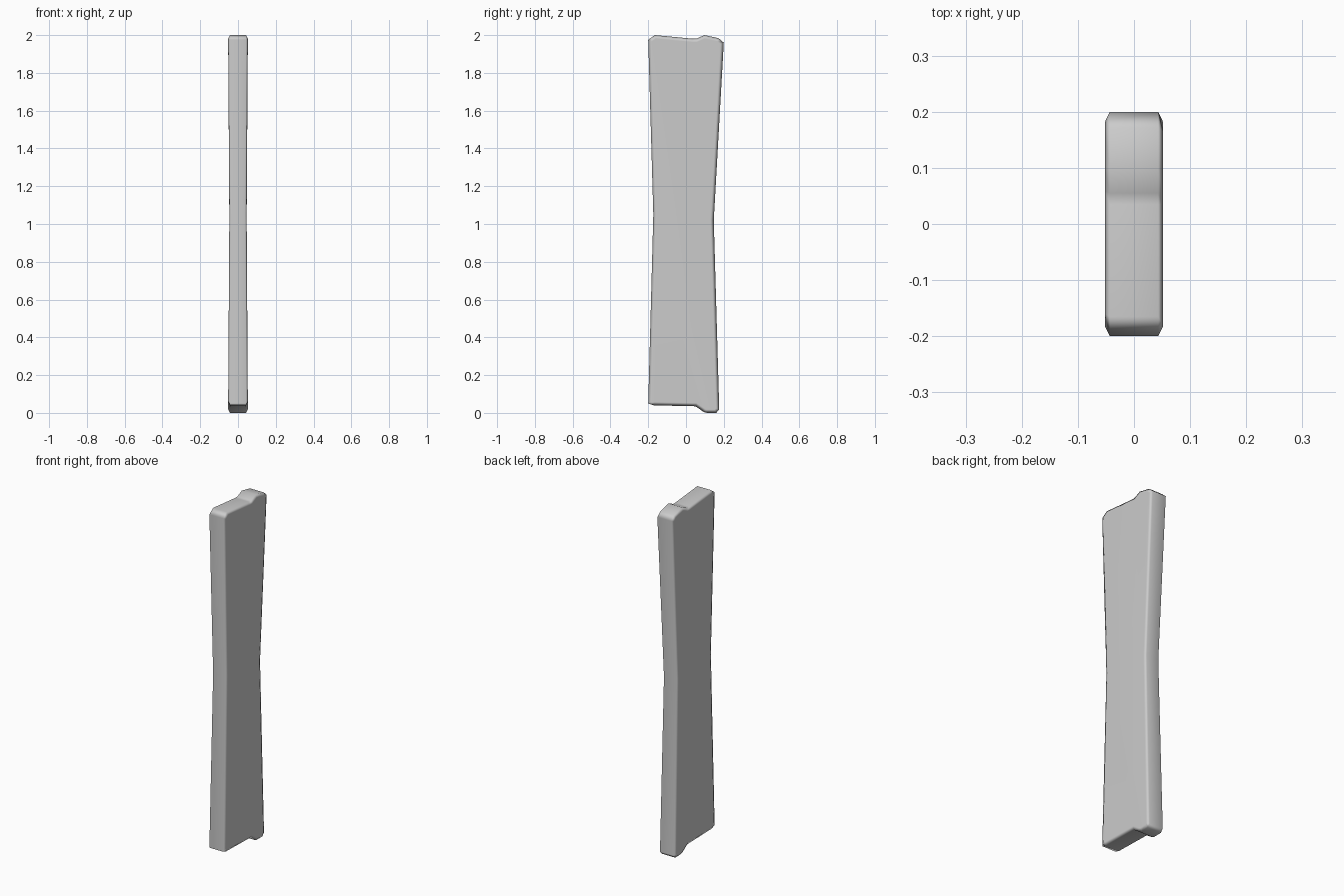
import bpy, bmesh
from math import radians

cube = bpy.data.objects.get("Cube")
if cube:
    bpy.data.objects.remove(cube, do_unlink=True)

grey = bpy.data.materials.new("plain grey")
grey.use_nodes = True
colour = (0.6, 0.6, 0.6, 1)
grey.diffuse_color = colour
grey.node_tree.nodes["Principled BSDF"].inputs["Base Color"].default_value = colour

# Side outline (y, z): bottom step, back waist, notched top, front waist
outline = [(-0.2, 0.05), (-0.17, 0.04), (0.05, 0.035), (0.095, 0.004), (0.11, 0),
           (0.16, 0), (0.176, 0.018), (0.147, 1.02), (0.2, 1.96), (0.172, 1.984),
           (0.097, 2), (0.055, 1.981), (0.035, 1.981), (-0.165, 2), (-0.2, 1.975),
           (-0.173, 1.05)]
HALF, BEVEL_IN, BEVEL_OUT = 0.043, 0.018, 0.009

# Extrude the outline across the thickness
bm = bmesh.new()
left, right = [[bm.verts.new((x, y, z)) for y, z in outline] for x in (HALF, -HALF)]
caps = [bm.faces.new(left), bm.faces.new(right[::-1])]
n = len(outline)
for i in range(n):
    j = (i + 1) % n
    bm.faces.new((left[j], left[i], right[i], right[j]))
bmesh.ops.recalc_face_normals(bm, faces=bm.faces[:])

# Chamfered rim, then a crease across the waist on each broad side
bmesh.ops.inset_individual(bm, faces=caps, thickness=BEVEL_IN, depth=BEVEL_OUT,
                           use_even_offset=True)
for cap in caps:
    waist = [v for v in cap.verts if 0.5 < v.co.z < 1.5]
    bmesh.utils.face_split(cap, waist[0], waist[1])

# The board is slightly thinner at the waist
for v in bm.verts:
    if 0.5 < v.co.z < 1.5:
        v.co.x *= 0.88

mesh = bpy.data.meshes.new("board")
bm.to_mesh(mesh)
bm.free()
mesh.materials.append(grey)
board = bpy.data.objects.new("board", mesh)
bpy.context.collection.objects.link(board)

# Soft chamfers with flat broad sides
bpy.context.view_layer.objects.active = board
board.select_set(True)
bpy.ops.object.shade_smooth_by_angle(angle=radians(75))
weighted = board.modifiers.new("weighted normals", "WEIGHTED_NORMAL")
weighted.keep_sharp = True
